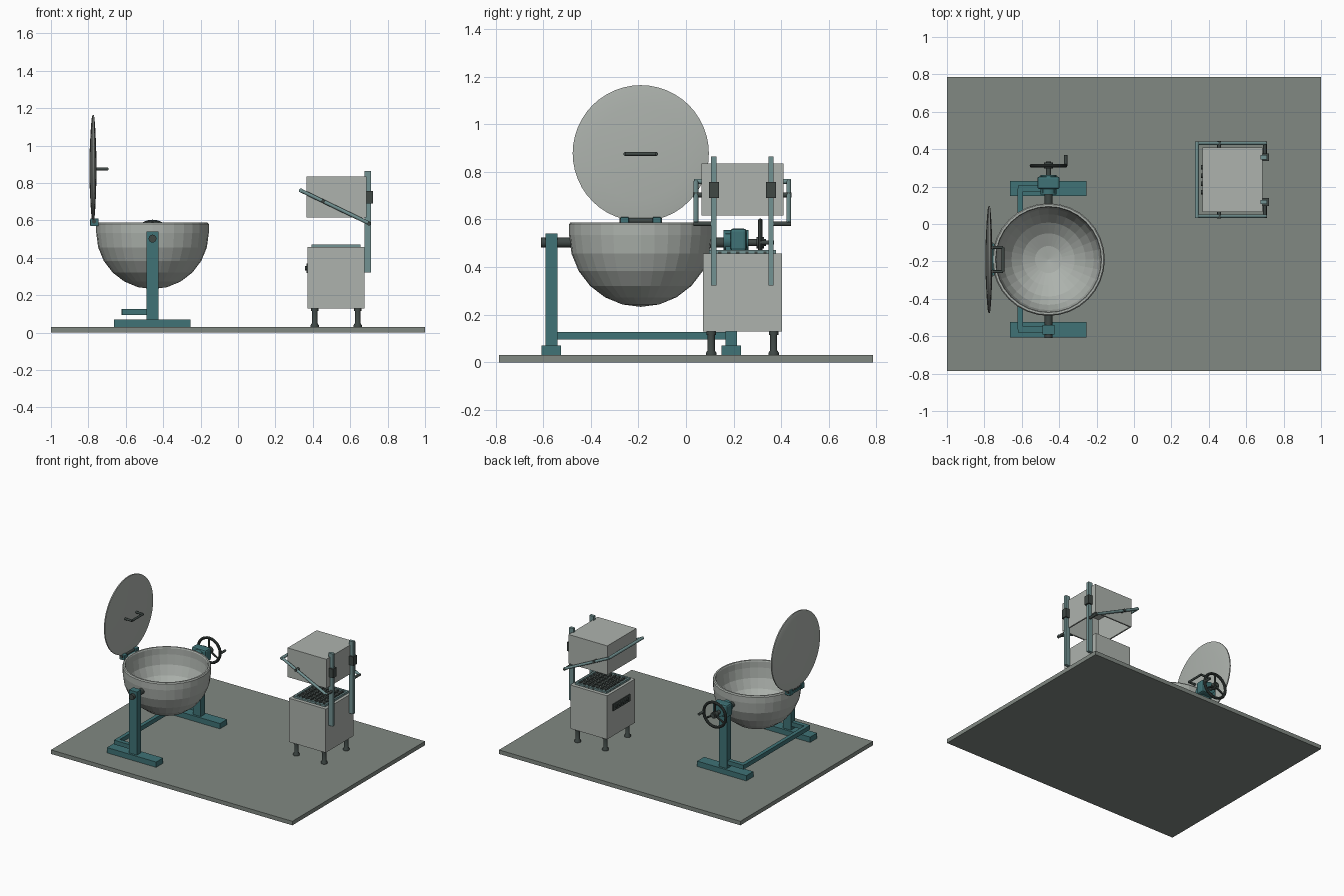
import bpy, bmesh
from math import sin, cos, pi, radians
from mathutils import Vector

if "Cube" in bpy.data.objects:
    bpy.data.objects.remove(bpy.data.objects["Cube"])


def material(name, r, g, b):
    m = bpy.data.materials.new(name)
    m.diffuse_color = (r, g, b, 1)
    m.use_nodes = True
    m.node_tree.nodes["Principled BSDF"].inputs["Base Color"].default_value = m.diffuse_color
    return m


FLOOR = material("floor_grey", 0.22, 0.25, 0.225)
STEEL = material("steel", 0.42, 0.45, 0.42)
TEAL = material("teal_paint", 0.05, 0.17, 0.18)
RAIL = material("rail_blue", 0.17, 0.29, 0.29)
DARK = material("dark_metal", 0.05, 0.065, 0.06)


def finish(name, bm, mat, smooth=False):
    bmesh.ops.recalc_face_normals(bm, faces=bm.faces)
    me = bpy.data.meshes.new(name)
    bm.to_mesh(me)
    bm.free()
    me.materials.append(mat)
    ob = bpy.data.objects.new(name, me)
    bpy.context.collection.objects.link(ob)
    if smooth:
        bpy.context.view_layer.objects.active = ob
        ob.select_set(True)
        bpy.ops.object.shade_smooth_by_angle(angle=radians(35))
        ob.select_set(False)
    return ob


def box(name, x, y, z, mat, bevel=0):
    """Box from three (min, max) ranges."""
    bm = bmesh.new()
    bmesh.ops.create_cube(bm, size=1)
    for v in bm.verts:
        v.co = [(r[0] + r[1]) / 2 + c * (r[1] - r[0]) for c, r in zip(v.co, (x, y, z))]
    if bevel:
        bmesh.ops.bevel(bm, geom=bm.edges[:], offset=bevel, segments=2,
                        profile=0.5, affect='EDGES')
    return finish(name, bm, mat)


def rod(name, a, b, r, mat, sides=16):
    """Cylinder from point a to point b."""
    a, b = Vector(a), Vector(b)
    bm = bmesh.new()
    bmesh.ops.create_cone(bm, cap_ends=True, segments=sides, radius1=r, radius2=r,
                          depth=(b - a).length)
    q = (b - a).to_track_quat('Z', 'Y')
    for v in bm.verts:
        v.co = q @ v.co + (a + b) / 2
    return finish(name, bm, mat, True)


def lathe(name, profile, loc, mat, sides=32, rot=(0, 0, 0), smooth=False):
    """Spin an (r, z) profile about z."""
    bm = bmesh.new()
    vs = [bm.verts.new((r, 0, z)) for r, z in profile]
    es = [bm.edges.new(p) for p in zip(vs, vs[1:])]
    bmesh.ops.spin(bm, geom=vs + es, cent=(0, 0, 0), axis=(0, 0, 1),
                   angle=2 * pi, steps=sides, use_duplicate=False)
    bmesh.ops.remove_doubles(bm, verts=bm.verts, dist=1e-4)
    ob = finish(name, bm, mat, smooth)
    ob.location, ob.rotation_euler = loc, rot
    return ob


def tube(name, pts, r, mat):
    """Bent round bar through a few points."""
    for i, (a, b) in enumerate(zip(pts, pts[1:])):
        rod(f"{name}_{i + 1}", a, b, r, mat, 12)


box("floor_slab", (-1, 1), (-0.785, 0.785), (0, 0.03), FLOOR)

# ---------- tilting kettle ----------
KX, KY, AZ = -0.457, -0.19, 0.503
R, RI, CZ = 0.301, 0.28, 0.534
arc = [radians(15 * i) for i in range(7)]
bowl = [(R * sin(t), CZ - R * cos(t)) for t in arc]
bowl += [(R, 0.58), (R - 0.006, 0.588), (RI + 0.004, 0.588), (RI, 0.58)]
bowl += [(RI * sin(t), CZ - RI * cos(t)) for t in reversed(arc)]
lathe("kettle_bowl", bowl, (KX, KY, 0), STEEL, 32)

# open lid standing on its edge
lid = [(0, 0.018), (0.1, 0.016), (0.2, 0.012), (0.265, 0.007), (0.286, 0.004),
       (0.286, -0.004), (0.265, -0.009), (0.2, -0.014), (0.1, -0.019), (0, -0.021)]
lathe("kettle_lid", lid, (-0.774, KY, 0.878), STEEL, 48, (0, pi / 2, 0), True)
tube("lid_handle", [(-0.76, KY - 0.065, 0.875), (-0.70, KY - 0.065, 0.875),
                    (-0.70, KY + 0.065, 0.875), (-0.76, KY + 0.065, 0.875)], 0.008, DARK)

# lid hinge
rod("hinge_pin", (-0.77, KY - 0.09, 0.595), (-0.77, KY + 0.09, 0.595), 0.011, DARK)
for i, s in enumerate((-1, 1)):
    y = KY + s * 0.068
    box(f"hinge_bracket_{i + 1}", (-0.79, -0.745), (y - 0.018, y + 0.018), (0.57, 0.61), TEAL, 0.004)
box("hinge_plate", (-0.785, -0.75), (KY - 0.06, KY + 0.06), (0.572, 0.588), TEAL)

# stand: feet, posts, rear frame
for side, y in (("front", -0.565), ("back", 0.19)):
    box(f"{side}_foot", (-0.662, -0.254), (y - 0.041, y + 0.041), (0.03, 0.07), TEAL)
    box(f"{side}_post", (-0.49, -0.425), (y - 0.025, y + 0.025), (0.065, 0.542), TEAL)
    box(f"{side}_frame_arm", (-0.62, -0.48), (y - 0.016, y + 0.016), (0.095, 0.127), TEAL)
box("frame_crossbar", (-0.622, -0.594), (-0.565, 0.19), (0.095, 0.127), TEAL)

# trunnion shafts and gearbox
rod("front_trunnion", (KX, -0.61, AZ), (KX, KY - 0.285, AZ), 0.021, DARK)
rod("back_trunnion", (KX, KY + 0.285, AZ), (KX, 0.2, AZ), 0.021, DARK)
box("gearbox", (KX - 0.06, KX + 0.06), (0.186, 0.254), (0.468, 0.562), TEAL, 0.012)
rod("gearbox_collar", (KX, 0.157, AZ + 0.01), (KX, 0.262, AZ + 0.01), 0.042, TEAL, 24)

# hand wheel
WY = 0.312
rod("wheel_shaft", (KX, 0.25, AZ), (KX, 0.335, AZ), 0.014, DARK)
rod("wheel_hub", (KX, WY - 0.016, AZ), (KX, WY + 0.016, AZ), 0.024, DARK)
rim = [(0.091 + 0.01 * cos(a), 0.01 * sin(a)) for a in [2 * pi * i / 10 for i in range(11)]]
lathe("wheel_rim", rim, (KX, WY, AZ), DARK, 32, (pi / 2, 0, 0), True)
for i in range(3):
    a = pi / 2 + i * 2 * pi / 3
    rod(f"wheel_spoke_{i + 1}", (KX, WY, AZ),
        (KX + 0.09 * cos(a), WY, AZ + 0.09 * sin(a)), 0.007, DARK, 10)
rod("wheel_crank_grip", (KX + 0.092, WY, AZ), (KX + 0.092, 0.37, AZ), 0.009, DARK)

# ---------- hood dishwasher ----------
CY = 0.237
box("washer_body", (0.372, 0.677), (0.071, 0.403), (0.13, 0.457), STEEL)

# wash rack lattice
X0, X1, Y0, Y1 = 0.393, 0.655, CY - 0.14, CY + 0.14
for i in range(8):
    t = i / 7
    x, y = X0 + 0.007 + t * (X1 - X0 - 0.014), Y0 + 0.007 + t * (Y1 - Y0 - 0.014)
    mat = RAIL if i in (0, 7) else DARK
    top = 0.472 if i in (0, 7) else 0.467
    box(f"rack_slat_y_{i + 1}", (x - 0.007, x + 0.007), (Y0, Y1), (0.455, top), mat)
    box(f"rack_slat_x_{i + 1}", (X0, X1), (y - 0.007, y + 0.007), (0.455, top - 0.001), mat)

# hollow hood, open underneath
bm = bmesh.new()
bmesh.ops.create_cube(bm, size=1)
for v in bm.verts:
    v.co = (0.526 + v.co.x * 0.321, CY + v.co.y * 0.345, 0.726 + v.co.z * 0.218)
bm.faces.ensure_lookup_table()
low = min(bm.faces, key=lambda f: f.calc_center_median().z)
bmesh.ops.inset_region(bm, faces=[low], thickness=0.014)
cavity = bmesh.ops.extrude_face_region(bm, geom=[low])["geom"]
bmesh.ops.translate(bm, vec=(0, 0, 0.2), verts=[g for g in cavity if isinstance(g, bmesh.types.BMVert)])
if low.is_valid:
    bmesh.ops.delete(bm, geom=[low], context='FACES_ONLY')
finish("washer_hood", bm, STEEL)

# adjustable legs
leg = [(0, 0.03), (0.022, 0.03), (0.022, 0.04), (0.015, 0.05), (0.015, 0.115),
       (0.02, 0.115), (0.02, 0.132), (0, 0.132)]
for i, (x, y) in enumerate((x, y) for x in (0.41, 0.64) for y in (CY - 0.131, CY + 0.131)):
    lathe(f"washer_leg_{i + 1}", leg, (x, y, 0), DARK, 16, (0, 0, 0), True)

# each side: guide column, slider, lifting arm, pins
HX, HZ, PX, PZ = 0.336, 0.76, 0.706, 0.582
for side, s in (("front", -1), ("back", 1)):
    yc, ya = CY + s * 0.12, CY + s * 0.195
    box(f"{side}_column", (0.676, 0.711), (yc - 0.011, yc + 0.011), (0.322, 0.865), RAIL)
    box(f"{side}_slider", (0.684, 0.721), (yc - 0.021, yc + 0.021), (0.69, 0.757), DARK)
    rod(f"{side}_lift_arm", (HX, ya, HZ), (PX, ya, PZ), 0.010, RAIL)
    rod(f"{side}_pivot_pin", (PX - 0.006, yc, PZ), (PX - 0.006, ya + s * 0.01, PZ), 0.010, DARK)
    rod(f"{side}_hood_pin", (0.455, CY + s * 0.165, 0.703), (0.455, ya + s * 0.012, 0.703), 0.010, DARK)
rod("lift_handle", (HX, CY - 0.204, HZ), (HX, CY + 0.204, HZ), 0.011, RAIL)

# control panel with buttons
box("control_panel", (0.366, 0.375), (CY - 0.1, CY + 0.1), (0.318, 0.37), DARK)
for i in range(4):
    y = CY - 0.066 + i * 0.044
    rod(f"panel_button_{i + 1}", (0.37, y, 0.344), (0.359, y, 0.344), 0.012, DARK, 12)
